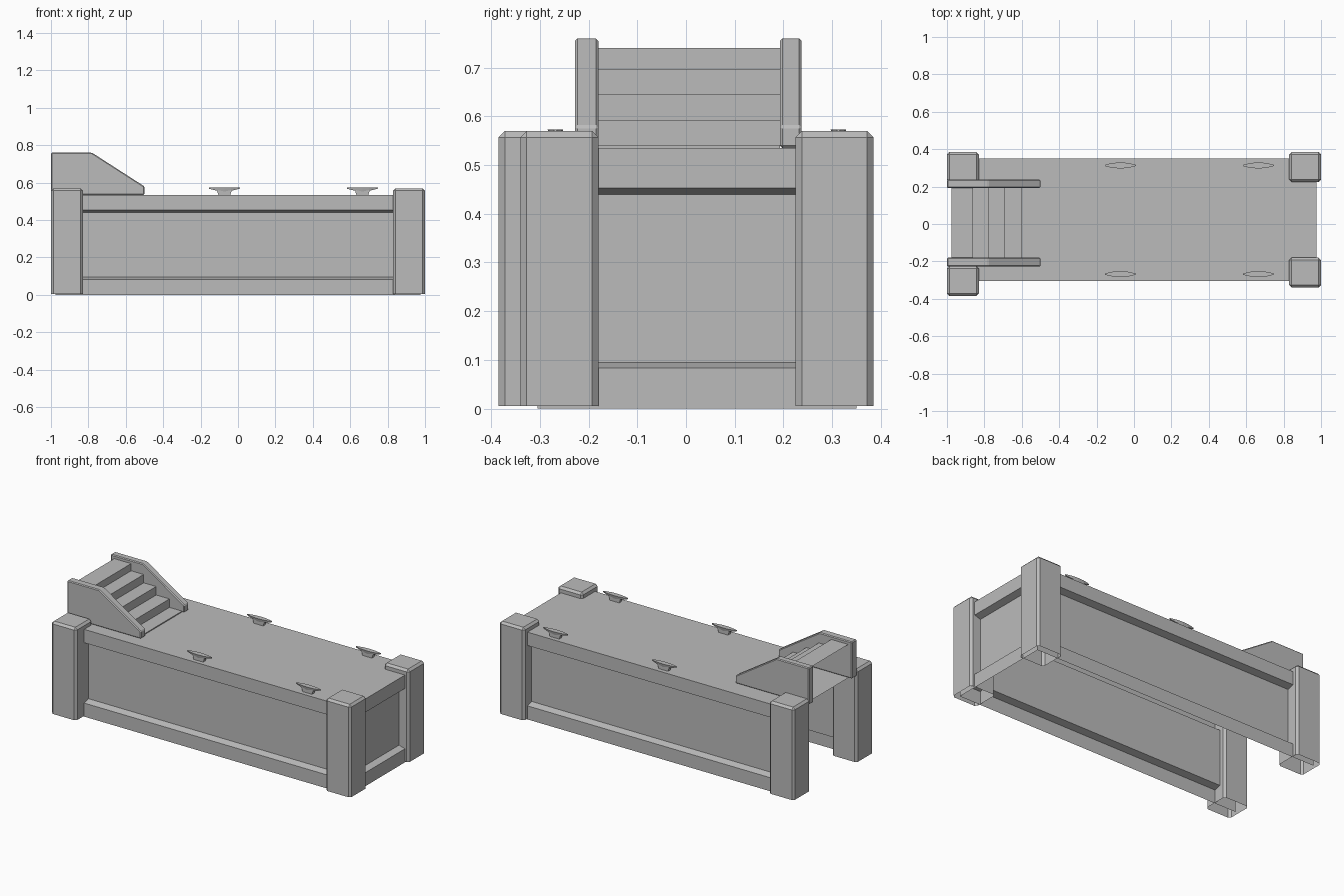
import bpy, bmesh
from mathutils import Vector

cube = bpy.data.objects.get("Cube")
if cube:
    bpy.data.objects.remove(cube, do_unlink=True)

grey = bpy.data.materials.new("plain grey")
grey.use_nodes = True
COLOR = (0.5, 0.5, 0.5, 1)
grey.diffuse_color = COLOR
grey.node_tree.nodes["Principled BSDF"].inputs["Base Color"].default_value = COLOR


def finish(name, bm, normals=True):
    if normals:
        bmesh.ops.recalc_face_normals(bm, faces=bm.faces)
    mesh = bpy.data.meshes.new(name)
    bm.to_mesh(mesh)
    bm.free()
    mesh.materials.append(grey)
    obj = bpy.data.objects.new(name, mesh)
    bpy.context.collection.objects.link(obj)
    return obj


def loft(bm, rings, closed):
    """Bridge consecutive rings of points with quads."""
    rows = [[bm.verts.new(p) for p in ring] for ring in rings]
    for a, b in zip(rows, rows[1:]):
        n = len(a)
        for i in range(n if closed else n - 1):
            j = (i + 1) % n
            bm.faces.new((a[i], a[j], b[j], b[i]))
    return rows


def box(bm, lo, hi):
    lo, hi = Vector(lo), Vector(hi)
    verts = bmesh.ops.create_cube(bm, size=1)["verts"]
    for v in verts:
        v.co = (lo + hi) / 2 + v.co * (hi - lo)
    return verts


# Main dimensions
END, FRONT, BACK, DECK = 0.975, -0.305, 0.35, 0.535

# Deck with thin recessed skirt on three sides, open below and at one end
bm = bmesh.new()
INSET = 0.04
profile = [(0, DECK), (0, 0.453), (INSET, 0.44), (INSET, 0.095), (0, 0.083), (0, 0)]
rings = [[(-END, FRONT + d, z), (END - d, FRONT + d, z),
          (END - d, BACK - d, z), (-END, BACK - d, z)] for d, z in profile]
rows = loft(bm, rings, closed=False)
bm.faces.new(rows[0])
bmesh.ops.recalc_face_normals(bm, faces=bm.faces)
top = max(bm.faces, key=lambda f: f.calc_center_median().z)
if top.normal.z < 0:
    bmesh.ops.reverse_faces(bm, faces=bm.faces)
finish("deck_and_skirt", bm, normals=False)

# Chamfered corner posts, hollow and open underneath
posts = {
    "front_right_post": (-1, -0.83, -0.385, -0.225),
    "back_right_post": (-1, -0.83, 0.225, 0.385),
    "front_left_post": (0.83, 1, -0.34, -0.18),
    "back_left_post": (0.83, 1, 0.225, 0.385),
}
for name, (x0, x1, y0, y1) in posts.items():
    bm = bmesh.new()
    box(bm, (x0, y0, 0.005), (x1, y1, 0.57))
    bm.normal_update()
    bmesh.ops.delete(bm, geom=[f for f in bm.faces if f.normal.z < -0.9], context="FACES_ONLY")
    edges = [e for e in bm.edges if not e.is_boundary]
    bmesh.ops.bevel(bm, geom=edges, offset=0.013, segments=1, affect="EDGES")
    finish(name, bm, normals=False)

# Stair side panels
side = [(-1, DECK), (-0.5, DECK), (-0.5, 0.58), (-0.78, 0.76), (-1, 0.76)]
for name, y0, y1 in (("front_stair_side", -0.228, -0.18), ("back_stair_side", 0.193, 0.237)):
    bm = bmesh.new()
    rows = loft(bm, [[(x, y, z) for x, z in side] for y in (y0, y1)], closed=True)
    for row in rows:
        bm.faces.new(row)
    bmesh.ops.recalc_face_normals(bm, faces=bm.faces)
    bmesh.ops.bevel(bm, geom=[e for e in bm.edges if min(v.co.z for v in e.verts) > DECK],
                    offset=0.005, segments=1, affect="EDGES")
    finish(name, bm)

# Folded sheet of treads and risers
tread_x = [-0.975, -0.86, -0.775, -0.69, -0.6, -0.515]
tread_z = [0.74, 0.696, 0.645, 0.593, 0.541]
fold = []
for i, z in enumerate(tread_z):
    fold += [(tread_x[i], z), (tread_x[i + 1], z)]
fold.append((tread_x[-1], DECK))
bm = bmesh.new()
loft(bm, [[(x, y, z) for x, z in fold] for y in (0.193, -0.18)], closed=False)
bm.normal_update()
if sum(f.normal.z for f in bm.faces) < 0:
    bmesh.ops.reverse_faces(bm, faces=bm.faces)
finish("stair_treads", bm, normals=False)

# Mooring cleats: lens-shaped horns on a flared stem
half = [(0.083, 0.003, 0.568), (0.06, 0.009, 0.562), (0.035, 0.014, 0.556)]
stations = [(-x, w, z) for x, w, z in half] + [(0, 0.016, 0.553)] + half[::-1]
for side_name, cy in (("front", -0.268), ("back", 0.313)):
    for place, cx in (("middle", -0.073), ("end", 0.665)):
        bm = bmesh.new()
        rows = loft(bm, [[(cx + x, cy - w, 0.573), (cx + x, cy + w, 0.573),
                          (cx + x, cy + w * 0.7, z), (cx + x, cy - w * 0.7, z)]
                         for x, w, z in stations], closed=True)
        bm.faces.new(rows[0])
        bm.faces.new(rows[-1])
        for v in box(bm, (cx - 0.04, cy - 0.011, DECK), (cx + 0.04, cy + 0.011, 0.56)):
            if v.co.z < 0.55:
                v.co.x = cx + (v.co.x - cx) * 0.8
        finish(f"{side_name}_{place}_cleat", bm)
